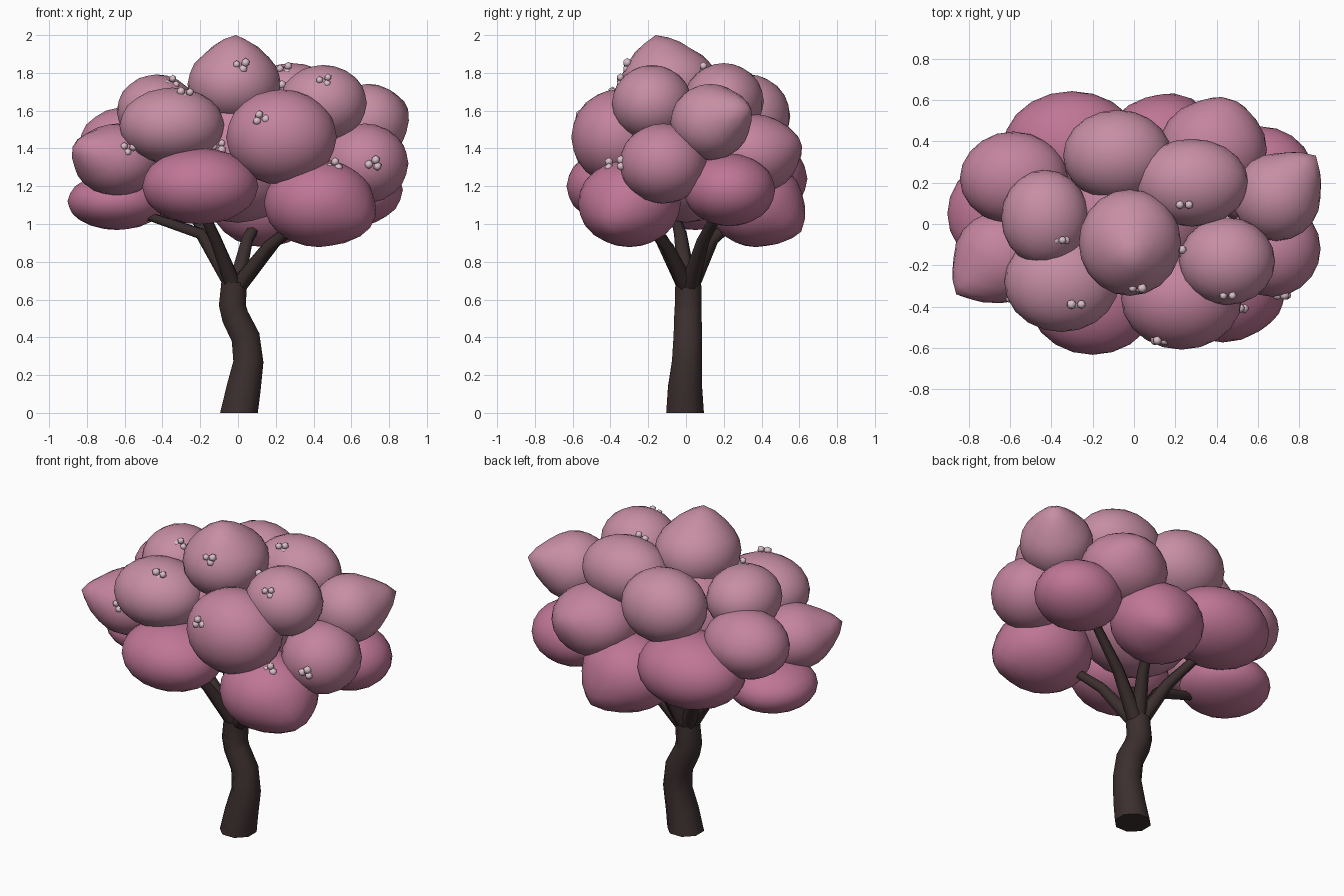
import bpy, bmesh, math, random
from mathutils import Vector

if "Cube" in bpy.data.objects:
    bpy.data.objects.remove(bpy.data.objects["Cube"])

random.seed(4)


def material(name, rgb):
    m = bpy.data.materials.new(name)
    m.diffuse_color = (*rgb, 1)
    m.use_nodes = True
    m.node_tree.nodes["Principled BSDF"].inputs["Base Color"].default_value = m.diffuse_color
    return m


bark = material("bark", (0.045, 0.028, 0.028))
petal = material("petal", (0.70, 0.52, 0.58))
pinks = [material("pink_low", (0.52, 0.18, 0.30)),
         material("pink_mid", (0.55, 0.23, 0.34)),
         material("pink_high", (0.57, 0.27, 0.37))]


def finish(bm, name, mat):
    bmesh.ops.recalc_face_normals(bm, faces=bm.faces)
    me = bpy.data.meshes.new(name)
    bm.to_mesh(me)
    bm.free()
    me.materials.append(mat)
    for p in me.polygons:
        p.use_smooth = len(p.vertices) < 5
    ob = bpy.data.objects.new(name, me)
    bpy.context.collection.objects.link(ob)
    return ob


def tube(name, pts, radii, sides=8, flat_ends=False):
    """Closed tapering tube through the points."""
    bm = bmesh.new()
    pts = [Vector(p) for p in pts]
    rings = []
    for i, (p, r) in enumerate(zip(pts, radii)):
        t = (pts[min(i + 1, len(pts) - 1)] - pts[max(i - 1, 0)]).normalized()
        if flat_ends and i in (0, len(pts) - 1):
            t = Vector((0, 0, 1))
        q = Vector((0, 0, 1)).rotation_difference(t)
        ring = []
        for k in range(sides):
            a = 2 * math.pi * (k + 0.5) / sides
            ring.append(bm.verts.new(p + q @ Vector((r * math.cos(a), r * math.sin(a), 0))))
        rings.append(ring)
    for a, b in zip(rings, rings[1:]):
        for k in range(sides):
            n = (k + 1) % sides
            bm.faces.new((a[k], a[n], b[n], b[k]))
    bm.faces.new(rings[0][::-1])
    bm.faces.new(rings[-1])
    return finish(bm, name, bark)


# Crooked trunk
tube("trunk",
     [(0.005, -0.005, 0), (0.03, -0.005, 0.13), (0.055, 0.005, 0.27), (0.04, 0.01, 0.40),
      (-0.015, 0.01, 0.51), (-0.03, 0.012, 0.57), (-0.02, 0.012, 0.69)],
     [0.108, 0.098, 0.086, 0.082, 0.078, 0.077, 0.074], flat_ends=True)

# Branches fanning into the canopy
ends = [((-0.2, -0.03, 0.95), (-0.5, -0.06, 1.05)), ((-0.12, -0.13, 0.92), (-0.22, -0.3, 1.14)),
        ((0.16, -0.1, 0.88), (0.36, -0.24, 1.04)), ((0.2, 0.09, 0.91), (0.5, 0.2, 1.12)),
        ((0.05, 0.14, 0.92), (0.13, 0.3, 1.05)), ((-0.15, 0.12, 0.92), (-0.3, 0.3, 1.14))]
for mid, end in ends:
    tube("branch", [(-0.015, 0.012, 0.65), mid, end], [0.05, 0.034, 0.024], 6)

# Blossom masses: centre and radii
masses = [
    (-0.02, -0.09, 1.74, .245, .255, .21), (0.23, -0.36, 1.46, .29, .245, .25),
    (-0.35, -0.28, 1.52, .275, .24, .20), (-0.20, -0.37, 1.20, .305, .26, .20),
    (0.43, -0.30, 1.11, .29, .27, .23), (0.67, -0.12, 1.32, .23, .23, .21),
    (0.45, -0.18, 1.64, .23, .21, .20), (0.69, 0.13, 1.54, .21, .21, .20),
    (0.61, 0.23, 1.18, .26, .24, .19), (0.14, 0.37, 1.11, .28, .25, .23),
    (-0.30, 0.37, 1.24, .33, .27, .22), (0.38, 0.36, 1.37, .26, .24, .21),
    (-0.08, 0.33, 1.57, .26, .22, .22), (0.28, 0.20, 1.65, .27, .21, .20),
    (-0.43, 0.03, 1.60, .21, .23, .19), (-0.58, 0.22, 1.42, .26, .22, .20),
    (-0.64, -0.16, 1.34, .23, .22, .19), (-0.64, 0.05, 1.12, .26, .26, .15),
    (0.0, 0.0, 1.37, .38, .33, .36)]
# Irregular corners pulled out of some masses
corners = {0: (-0.01, -0.16, 2.0), 4: (0.70, -0.40, 0.98), 7: (0.88, 0.33, 1.62),
           9: (0.24, 0.61, 0.96), 11: (0.46, 0.60, 1.45), 15: (-0.62, 0.44, 1.46),
           16: (-0.86, -0.34, 1.42)}
canopy = []
for i, (x, y, z, rx, ry, rz) in enumerate(masses):
    bm = bmesh.new()
    bmesh.ops.create_icosphere(bm, subdivisions=3, radius=1.01)
    pull = None
    if i in corners:
        c = corners[i]
        tip = Vector(((c[0] - x) / rx, (c[1] - y) / ry, (c[2] - z) / rz))
        near = min((v.co for v in bm.verts), key=lambda p: (p - tip).length).copy()
        pull = tip - near
    for v in bm.verts:
        p = v.co.copy()
        if pull:
            p += pull * max(0, 1 - (v.co - near).length / 0.75)
        v.co = (x + rx * p.x, y + ry * p.y, z + rz * p.z)
    tone = 0 if z < 1.25 else 1 if z < 1.5 else 2
    canopy.append(finish(bm, "blossom_mass", pinks[tone]))

# Little pale flower clusters sitting on the front of the canopy
bpy.context.view_layer.update()
spots = [(-0.35, 1.75), (-0.28, 1.69), (-0.58, 1.40), (-0.10, 1.41), (0.02, 1.84), (0.12, 1.56),
         (0.22, 1.72), (0.46, 1.76), (0.51, 1.31), (0.72, 1.32), (0.25, 1.82)]
for sx, sz in spots:
    hits = [o.ray_cast(Vector((sx, -2, sz)), Vector((0, 1, 0))) for o in canopy]
    ys = [h[1].y for h in hits if h[0]]
    if not ys:
        continue
    bm = bmesh.new()
    turn = random.uniform(0, 6)
    for i in range(3):
        a = turn + i * 2.1
        g = bmesh.ops.create_icosphere(bm, subdivisions=1, radius=random.uniform(0.02, 0.026))
        bmesh.ops.translate(bm, verts=g["verts"],
                            vec=(sx + 0.028 * math.cos(a), min(ys), sz + 0.02 * math.sin(a)))
    finish(bm, "flower_cluster", petal)
